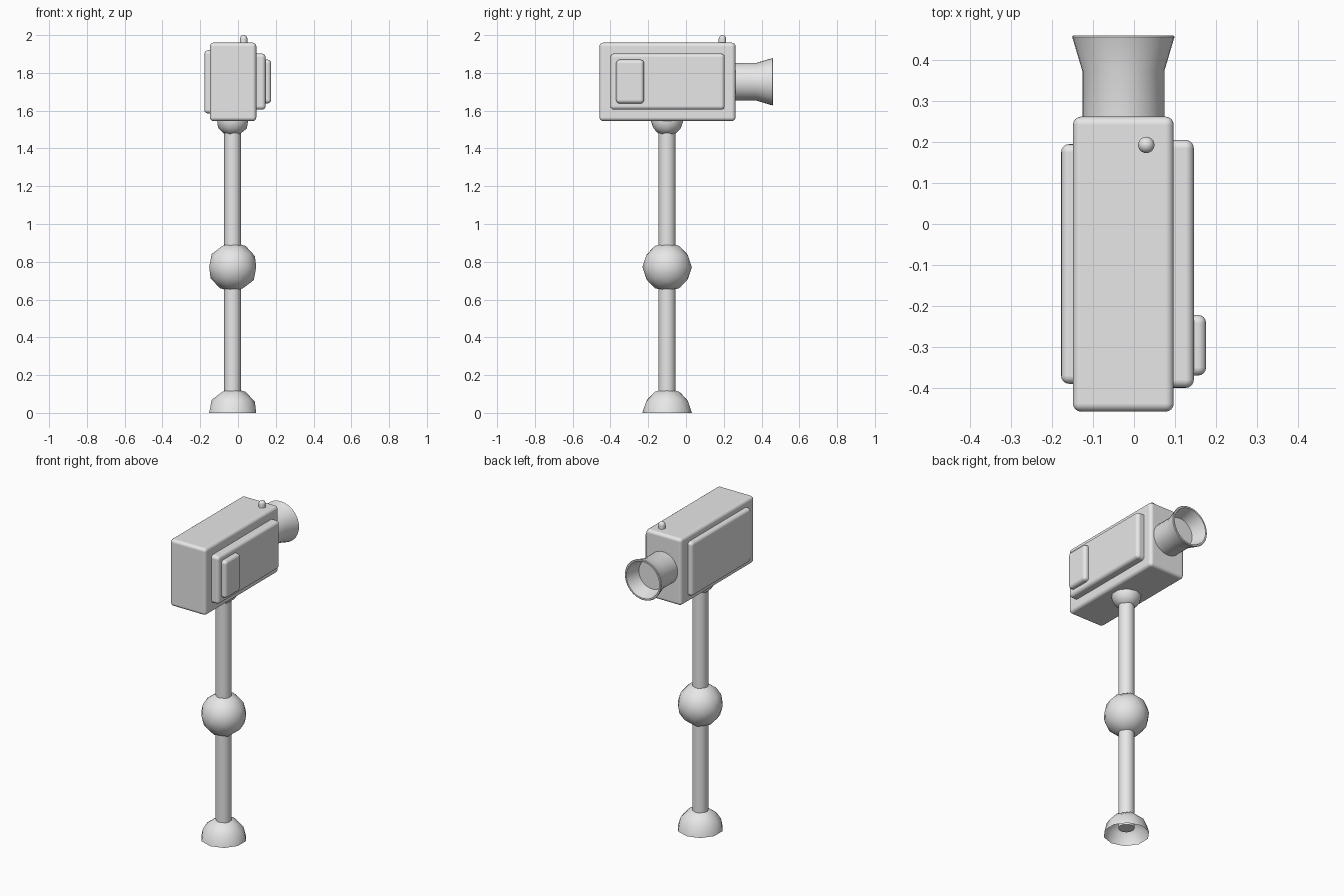
import bpy, bmesh, math
from mathutils import Vector, Matrix

cube = bpy.data.objects.get("Cube")
if cube:
    bpy.data.objects.remove(cube, do_unlink=True)

grey = bpy.data.materials.new("light grey")
grey.use_nodes = True
grey.diffuse_color = (0.8, 0.8, 0.8, 1)
grey.node_tree.nodes["Principled BSDF"].inputs["Base Color"].default_value = grey.diffuse_color

POLE_X, POLE_Y = -0.028, -0.10
LENS_X, LENS_Z = -0.026, 1.753


def finish(name, bm, angle=35):
    """Turn a bmesh into a shaded, coloured object."""
    mesh = bpy.data.meshes.new(name)
    bm.to_mesh(mesh)
    bm.free()
    mesh.materials.append(grey)
    obj = bpy.data.objects.new(name, mesh)
    bpy.context.collection.objects.link(obj)
    bpy.ops.object.select_all(action="DESELECT")
    obj.select_set(True)
    bpy.context.view_layer.objects.active = obj
    bpy.ops.object.shade_smooth_by_angle(angle=math.radians(angle))
    return obj


def rounded_box(name, low, high, bevel):
    low, high = Vector(low), Vector(high)
    bm = bmesh.new()
    bmesh.ops.create_cube(bm, size=1)
    bmesh.ops.scale(bm, vec=high - low, verts=bm.verts)
    bmesh.ops.translate(bm, vec=(low + high) / 2, verts=bm.verts)
    obj = finish(name, bm)
    mod = obj.modifiers.new("Rounded edges", "BEVEL")
    mod.width = bevel
    mod.segments = 4
    mod.harden_normals = True


def ball(name, radius, z, half=False):
    bm = bmesh.new()
    bmesh.ops.create_icosphere(bm, subdivisions=2, radius=radius)
    if half:
        lower = [f for f in bm.faces if f.calc_center_median().z < 0]
        bmesh.ops.delete(bm, geom=lower, context="FACES")
    bmesh.ops.translate(bm, vec=(POLE_X, POLE_Y, z), verts=bm.verts)
    finish(name, bm, 60)


def lathe(name, profile, matrix, steps=32):
    """Spin (radius, height) points about local z, then place them."""
    bm = bmesh.new()
    verts = [bm.verts.new((r, 0, h)) for r, h in profile]
    edges = [bm.edges.new(pair) for pair in zip(verts, verts[1:])]
    bmesh.ops.spin(bm, geom=verts + edges, cent=(0, 0, 0), axis=(0, 0, 1),
                   angle=math.tau, steps=steps)
    bmesh.ops.remove_doubles(bm, verts=bm.verts, dist=0.0001)
    bmesh.ops.recalc_face_normals(bm, faces=bm.faces)
    bmesh.ops.transform(bm, matrix=matrix, verts=bm.verts)
    finish(name, bm)


# Camera housing and side panels
rounded_box("camera_body", (-0.149, -0.458, 1.545), (0.097, 0.262, 1.96), 0.02)
rounded_box("left_panel", (0.05, -0.4, 1.605), (0.146, 0.205, 1.902), 0.02)
rounded_box("left_pad", (0.1, -0.37, 1.638), (0.176, -0.222, 1.87), 0.02)
rounded_box("right_panel", (-0.178, -0.39, 1.585), (-0.1, 0.195, 1.92), 0.02)

# Flared lens hood with a recessed glass, pointing back along y
lathe("lens_hood",
      [(0, 0.2), (0.1, 0.2), (0.1, 0.373), (0.125, 0.457), (0.122, 0.46),
       (0.113, 0.46), (0.09, 0.37), (0, 0.37)],
      Matrix.Translation((LENS_X, 0, LENS_Z)) @ Matrix.Rotation(-math.pi / 2, 4, "X"))

# Small domed button on top
dome = [(0.02 * math.cos(a * math.pi / 12), 1.98 + 0.02 * math.sin(a * math.pi / 12))
        for a in range(7)]
lathe("top_button", [(0, 1.94), (0.02, 1.94)] + dome,
      Matrix.Translation((0.03, 0.193, 0)), 20)

# Stand: pole, middle joint, top mount and hollow foot
lathe("pole", [(0, 0.04), (0.045, 0.04), (0.045, 1.56), (0, 1.56)],
      Matrix.Translation((POLE_X, POLE_Y, 0)))
ball("middle_joint", 0.131, 0.772)
ball("top_mount", 0.087, 1.55)
ball("foot", 0.131, 0, half=True)
